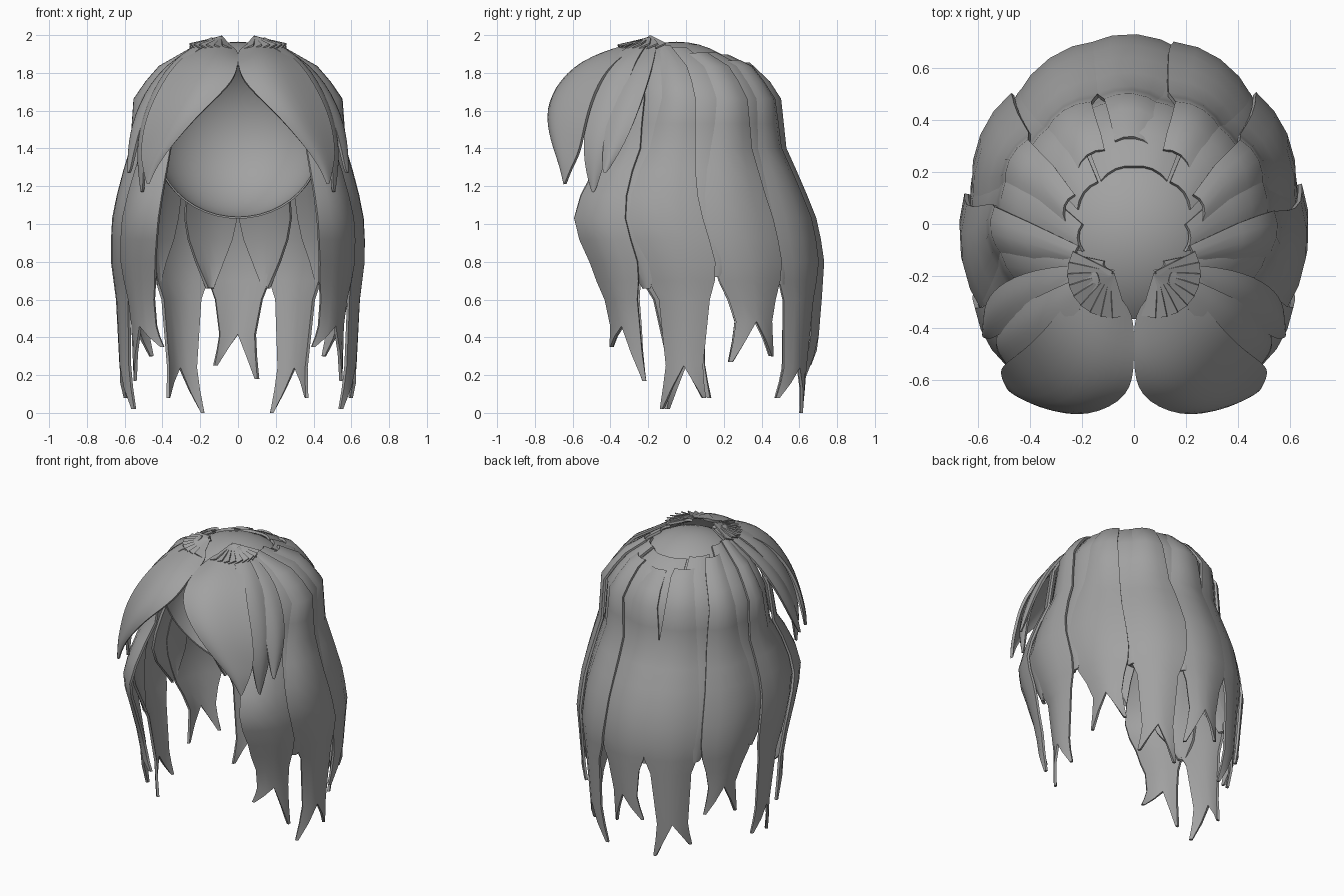
import bpy, bmesh, math, random
from mathutils import Vector

random.seed(4)
if "Cube" in bpy.data.objects:
    bpy.data.objects.remove(bpy.data.objects["Cube"])

hair_grey = bpy.data.materials.new("hair_grey")
hair_grey.use_nodes = True
GREY = (0.36, 0.36, 0.36, 1)
hair_grey.diffuse_color = GREY
hair_grey.node_tree.nodes["Principled BSDF"].inputs["Base Color"].default_value = GREY

# Overall hair volume: height, half width, y centre, half depth
HULL = [(2.0, .04, -.17, .04), (1.97, .13, -.13, .13), (1.92, .26, -.09, .26),
        (1.83, .40, -.04, .40), (1.68, .53, 0, .48), (1.4, .55, -.02, .53),
        (1.2, .61, -.06, .66), (1.0, .65, -.06, .74), (.8, .65, 0, .71),
        (.5, .61, .04, .65), (0, .60, .04, .60)]


def lerp(table, z):
    """Read a table of rows keyed by falling height."""
    for a, b in zip(table, table[1:]):
        if z >= b[0]:
            t = min(1, (a[0] - z) / (a[0] - b[0]))
            return [p + (q - p) * t for p, q in zip(a[1:], b[1:])]
    return list(table[-1][1:])


def hull(deg, z, off=0):
    rx, cy, ry = lerp(HULL, z)
    a = math.radians(deg)
    return Vector(((rx + off) * math.cos(a), cy + (ry + off) * math.sin(a), z))


def finish(name, bm, thick, smooth=0):
    """Turn a sheet into a thin solid with smooth shading and crisp edges."""
    mesh = bpy.data.meshes.new(name)
    bm.to_mesh(mesh)
    bm.free()
    ob = bpy.data.objects.new(name, mesh)
    bpy.context.collection.objects.link(ob)
    mesh.materials.append(hair_grey)
    bpy.ops.object.select_all(action='DESELECT')
    ob.select_set(True)
    bpy.context.view_layer.objects.active = ob
    if smooth:
        ob.modifiers.new("Rounding", 'SUBSURF').levels = smooth
        bpy.ops.object.modifier_apply(modifier="Rounding")
    solid = ob.modifiers.new("Thickness", 'SOLIDIFY')
    solid.thickness, solid.offset = thick, 0
    bpy.ops.object.modifier_apply(modifier="Thickness")
    bm = bmesh.new()
    bm.from_mesh(mesh)
    bmesh.ops.recalc_face_normals(bm, faces=bm.faces)
    bm.to_mesh(mesh)
    bm.free()
    bpy.ops.object.shade_smooth_by_angle(angle=math.radians(40))


def loft(bm, rows):
    """Skin rows of points that all have the same length."""
    grid = [[bm.verts.new(p) for p in row] for row in rows]
    for a, b in zip(grid, grid[1:]):
        for i in range(len(a) - 1):
            bm.faces.new((a[i], a[i + 1], b[i + 1], b[i]))
    return grid


COLUMNS = (-1, -.5, 0, .5, 1)
LEVELS = (1.97, 1.92, 1.83, 1.75, 1.66, 1.53, 1.4, 1.28, 1.15, 1.03, .92, .8, .7, .6)


def strand(name, deg, top, tips, half=17, side=1):
    """A long lock that follows the hull, narrows and forks into two tips."""
    fork = sum(tips) / 2 + .2
    widths = [(2, half * .62), (1.65, half * .68), (1.3, half * .9), (1.05, half),
              (.85, half), (.7, half * .87), (.6, max(half * .68, 9.5)), (fork, 9), (0, 9)]
    phase, sway = random.uniform(0, 6), random.uniform(.8, 2)

    def point(u, z):
        w = lerp(widths, z)[0]
        a = deg + u * w + sway * math.sin(z * 4 + phase) * min(1, (2 - z) * 2)
        p = hull(a, z, .014 * (1 - 1.5 * u * u) + .012 * u)
        p.x *= side
        return p

    heights = [z for z in LEVELS if fork + .04 < z < top - .02]
    bm = bmesh.new()
    grid = loft(bm, [[point(u, z) for u in COLUMNS] for z in [top] + heights + [fork]])
    # The two tips
    for k, tip in enumerate(tips):
        base = grid[-1][2 * k:2 * k + 3]
        sign = 2 * k - 1
        mid = (fork + tip) / 2
        ring = [bm.verts.new(point(sign * c, mid)) for c in
                ((1.12, .85, .55) if k == 0 else (.55, .85, 1.12))]
        end = [bm.verts.new(point(sign * c, tip)) for c in
               ((1.3, 1.12) if k == 0 else (1.12, 1.3))]
        for i in range(2):
            bm.faces.new((base[i], base[i + 1], ring[i + 1], ring[i]))
        bm.faces.new((ring[0], ring[1], end[0]))
        bm.faces.new((ring[1], end[1], end[0]))
        bm.faces.new((ring[1], ring[2], end[1]))
    finish(name, bm, .016)


def inner_strand(name, deg, top, bottom, side):
    """A shorter lock below the outer layer, tapering to a blunt end."""
    widths = [(2, 14), (1.05, 14), (.9, 11), (bottom, 2), (0, 2)]
    rows = []
    for z in [top] + [z for z in LEVELS if bottom + .03 < z < top - .02] + [bottom]:
        w = lerp(widths, z)[0]
        row = [hull(deg + u * w, z, .012 * (u - u * u) - .014) for u in COLUMNS]
        rows.append([(p.x * side, p.y, p.z) for p in row])
    bm = bmesh.new()
    loft(bm, rows)
    finish(name, bm, .016)


# Scalp cap: rounded shell cut open towards the face
bm = bmesh.new()
bmesh.ops.create_uvsphere(bm, u_segments=40, v_segments=24, radius=1)
for v in bm.verts:
    v.co = Vector((v.co.x * .46, v.co.y * .46 - .05, v.co.z * .465 + 1.495))
bmesh.ops.bisect_plane(bm, geom=bm.verts[:] + bm.edges[:] + bm.faces[:],
                       plane_co=(0, 0, 1.03), plane_no=(0, .91, .41), clear_inner=True)
finish("scalp_cap", bm, .01)

# Outer locks: back centre, then mirrored pairs
strand("back_centre_strand", 90, 1.85, (.18, .25))
for side, label in ((1, "left"), (-1, "right")):
    strand("back_strand_" + label, 61, 1.86, (.08, .0), side=side)
    strand("rear_side_strand_" + label, 29, 1.9, (.27, .3), side=side)
    strand("side_strand_" + label, -5, 1.94, (.02, .08), side=side)
    strand("front_side_strand_" + label, -35, 1.97, (.35, .17), half=13.5, side=side)
    # Inner locks fill the seams
    for n, (deg, top, bottom) in enumerate(((76, 1.89, .66), (46, 1.9, .68),
                                            (12, 1.93, .72), (-20, 1.97, .66))):
        inner_strand(f"inner_strand_{label}_{n + 1}", deg, top, bottom, side)

# Parted fringe: rows run from the parting to the tip, inner edge to outer edge
FRINGE = [
    [(0, -.33, 1.91), (.08, -.26, 1.97), (.16, -.18, 1.96)],
    [(0, -.52, 1.87), (.15, -.51, 1.9), (.3, -.36, 1.88)],
    [(.01, -.66, 1.76), (.2, -.68, 1.77), (.4, -.47, 1.74)],
    [(.18, -.74, 1.61), (.3, -.73, 1.6), (.49, -.53, 1.55)],
    [(.33, -.71, 1.44), (.41, -.69, 1.41), (.51, -.56, 1.38)],
    [(.43, -.66, 1.31), (.46, -.66, 1.3), (.5, -.6, 1.31)],
    [(.47, -.64, 1.21), (.475, -.64, 1.21), (.48, -.635, 1.22)]]
# Narrow locks beside the fringe: centre line and half width
LOCKS = [
    [(.13, -.2, 1.98, .03), (.34, -.35, 1.87, .08), (.48, -.43, 1.62, .09),
     (.53, -.48, 1.38, .07), (.5, -.49, 1.17, .006)],
    [(.14, -.18, 1.97, .03), (.38, -.25, 1.84, .08), (.52, -.32, 1.62, .08),
     (.57, -.38, 1.42, .06), (.57, -.43, 1.27, .006)]]
for side, label in ((1, "left"), (-1, "right")):
    bm = bmesh.new()
    loft(bm, [[(x * side, y, z) for x, y, z in row] for row in FRINGE])
    finish("fringe_" + label, bm, .018, smooth=2)
    for n, lock in enumerate(LOCKS):
        rows = []
        for x, y, z, w in lock:
            rows.append([((x - .5 * w) * side, y - w, z - .1 * w), (x * side + .012 * side, y, z),
                         ((x + .1 * w) * side, y + w, z + .1 * w)])
        bm = bmesh.new()
        loft(bm, rows)
        finish(f"fringe_lock_{label}_{n + 1}", bm, .016, smooth=2)

    # Crown fan: overlapping thin blades that spread from the parting
    bm = bmesh.new()
    for k in range(9):
        a = math.radians(-100 + k * 15)
        root = Vector((.085, -.19, 1.985 + .001 * k))
        out = Vector((math.cos(a), math.sin(a), 0))
        across = Vector((-out.y, out.x, 0))
        ends = [root + out * .17 + across * s * .028 + Vector((0, 0, -.05 + .012 * s))
                for s in (-1, 1)]
        pts = [root - across * .008, ends[0], ends[1], root + across * .008]
        bm.faces.new([bm.verts.new((p.x * side, p.y, p.z)) for p in pts])
    finish("crown_fan_" + label, bm, .008)
